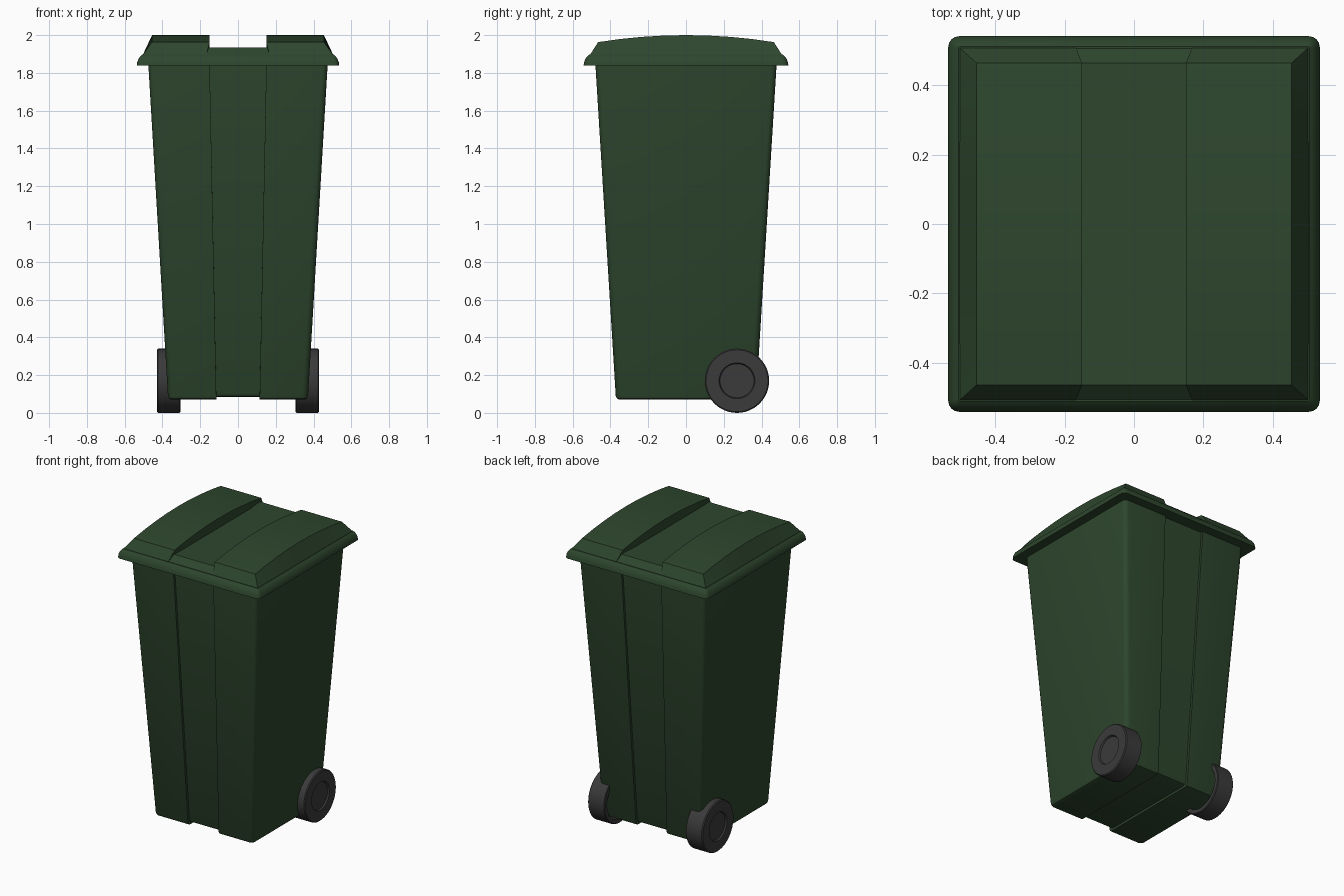
import bpy, bmesh, math
from mathutils import Matrix, Vector

if "Cube" in bpy.data.objects:
    bpy.data.objects.remove(bpy.data.objects["Cube"])


def material(name, rgb):
    m = bpy.data.materials.new(name)
    m.diffuse_color = (*rgb, 1)
    m.use_nodes = True
    m.node_tree.nodes["Principled BSDF"].inputs["Base Color"].default_value = m.diffuse_color
    return m


GREEN = material("green_plastic", (0.027, 0.062, 0.027))
RUBBER = material("dark_rubber", (0.045, 0.043, 0.043))


def finish(bm, name, mat, angle=30):
    bmesh.ops.remove_doubles(bm, verts=bm.verts, dist=1e-5)
    bmesh.ops.recalc_face_normals(bm, faces=bm.faces)
    me = bpy.data.meshes.new(name)
    bm.to_mesh(me)
    bm.free()
    me.materials.append(mat)
    me.shade_smooth()
    me.set_sharp_from_angle(angle=math.radians(angle))
    ob = bpy.data.objects.new(name, me)
    bpy.context.collection.objects.link(ob)
    return ob


def right_half(hx, hy, r, steps=4):
    """Right half of a rounded rectangle, front to back."""
    pts = []
    for sy, start in ((-1, -90), (1, 0)):
        for i in range(steps + 1):
            a = math.radians(start + 90 * i / steps)
            pts.append((hx - r + r * math.cos(a), sy * (hy - r) + r * math.sin(a)))
    return pts


def mirror_ring(half):
    return half + [(-p[0], *p[1:]) for p in reversed(half)]


def loft(bm, rings):
    """Skin a list of closed point rings and return their vertices."""
    vs = [[bm.verts.new(p) for p in ring] for ring in rings]
    for a, b in zip(vs, vs[1:]):
        for i in range(len(a)):
            j = (i + 1) % len(a)
            bm.faces.new((a[i], a[j], b[j], b[i]))
    return vs


# Tapered body with a shallow channel down the front, under the base and up the back
DEPTH = 0.015
rings = []
for z, hx, hy, g, r in ((0.07, 0.352, 0.352, 0.115, 0.02), (0.075, 0.364, 0.364, 0.115, 0.025),
                        (0.09, 0.371, 0.372, 0.115, 0.03), (1.85, 0.475, 0.48, 0.15, 0.03)):
    half = [(x, y, z) for x, y in right_half(hx, hy, r)]
    lift = DEPTH if z < 1 else 0
    half = ([(g, -hy + DEPTH, z + lift), (g, -hy, z)] + half
            + [(g, hy, z), (g, hy - DEPTH, z + lift)])
    rings.append(mirror_ring(half))
bm = bmesh.new()
vs = loft(bm, rings)
bm.faces.new(vs[-1])
n = len(vs[0]) // 2
right, left = vs[0][:n], vs[0][n:]
for side in (right, left):
    bm.faces.new(side[1:-1])
    bm.faces.new((side[0], side[1], side[-2], side[-1]))
bm.faces.new((right[0], right[-1], left[0], left[-1]))
finish(bm, "body", GREEN)

# Lid rim with a rounded shoulder
bm = bmesh.new()
rings = []
for z, inset in ((1.84, 0), (1.855, 0.002), (1.872, 0.008), (1.884, 0.016), (1.89, 0.022), (1.897, 0.03)):
    half = right_half(0.536 - inset, 0.542 - inset, 0.032 - inset * 0.9)
    rings.append(mirror_ring([(x, y, z) for x, y in half]))
vs = loft(bm, rings)
bm.faces.new(vs[0])
bm.faces.new(vs[-1])
finish(bm, "lid_rim", GREEN)

# Raised arched lid panels on either side of the central channel
BASE, YE, YT = 1.893, 0.51, 0.465
for side, label in ((1, "right"), (-1, "left")):
    bm = bmesh.new()
    sections = []
    for i in range(9):
        y = -YT + 2 * YT * i / 8
        z = 2.0 - 0.037 * (y / YT) ** 2
        yb = math.copysign(YE, y) if i in (0, 8) else y
        inner = 0.168 if i in (0, 8) else 0.15
        sections.append([(side * inner, yb, BASE), (side * 0.505, yb, BASE),
                         (side * 0.455, y, z), (side * 0.15, y, z)])
    vs = loft(bm, sections)
    bm.faces.new(vs[0])
    bm.faces.new(vs[-1])
    finish(bm, f"lid_panel_{label}", GREEN, 20)

# Flat floor of the lid channel
bm = bmesh.new()
vs = loft(bm, [[(sx * 0.17, sy * y, z) for sx, sy in ((-1, -1), (1, -1), (1, 1), (-1, 1))]
               for y, z in ((YE, BASE), (YT, 1.935))])
bm.faces.new(vs[0])
bm.faces.new(vs[-1])
finish(bm, "lid_channel", GREEN)

# Wheels: turned profile (x along axle, radius), hollow on the inner side
profile = [(0.385, 0), (0.385, 0.135), (0.305, 0.14), (0.305, 0.165), (0.309, 0.17),
           (0.424, 0.17), (0.43, 0.164), (0.43, 0.095), (0.42, 0.09), (0.42, 0)]
for side, label in ((1, "right"), (-1, "left")):
    bm = bmesh.new()
    pts = [bm.verts.new((side * x, 0, r)) for x, r in profile]
    edges = [bm.edges.new(e) for e in zip(pts, pts[1:])]
    bmesh.ops.spin(bm, geom=pts + edges, cent=(0, 0, 0), axis=(1, 0, 0),
                   angle=math.tau, steps=48, use_merge=True)
    bmesh.ops.transform(bm, matrix=Matrix.Translation(Vector((0, 0.27, 0.17))), verts=bm.verts)
    finish(bm, f"wheel_{label}", RUBBER)
